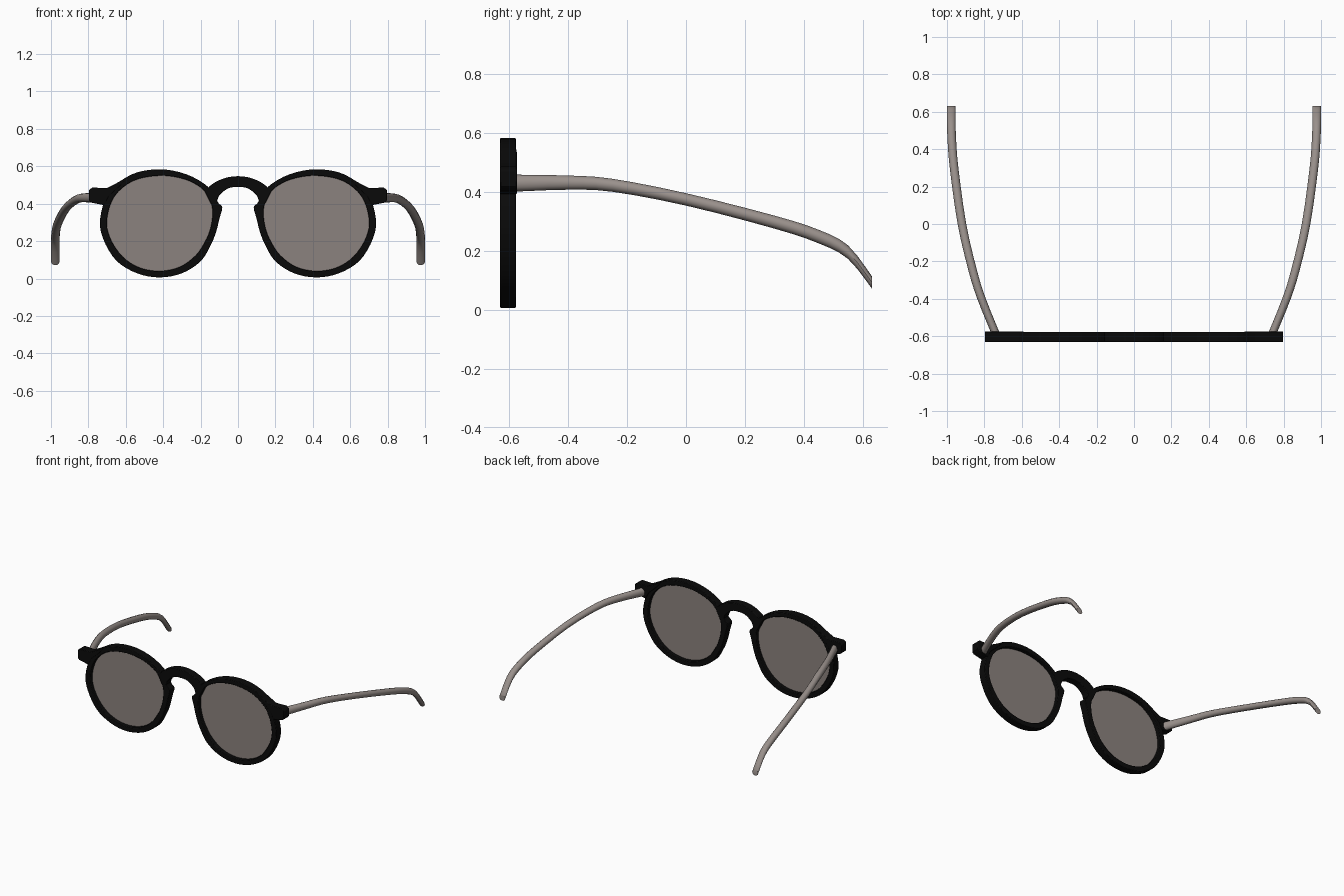
import bpy, bmesh, math
from mathutils import Vector

if "Cube" in bpy.data.objects:
    bpy.data.objects.remove(bpy.data.objects["Cube"])


def material(name, rgba):
    m = bpy.data.materials.new(name)
    m.diffuse_color = rgba
    m.use_nodes = True
    m.node_tree.nodes["Principled BSDF"].inputs["Base Color"].default_value = m.diffuse_color
    return m


BLACK = material("black acetate", (0.003, 0.003, 0.003, 1))
TAUPE = material("taupe temple", (0.32, 0.28, 0.26, 1))
TINT = material("tinted lens", (0.26, 0.225, 0.21, 0.8))


def spline(pts, closed=False, steps=4):
    """Catmull-Rom curve through a few points."""
    pts = [Vector(p) for p in pts]
    n = len(pts)
    out = []
    for i in range(n if closed else n - 1):
        if closed:
            a, b, c, d = (pts[(i + k) % n] for k in (-1, 0, 1, 2))
        else:
            a, b, c, d = (pts[min(max(i + k, 0), n - 1)] for k in (-1, 0, 1, 2))
        for s in range(steps):
            t = s / steps
            out.append(b + 0.5 * t * (c - a + t * (2 * a - 5 * b + 4 * c - d
                                                   + t * (3 * (b - c) + d - a))))
    if not closed:
        out.append(pts[-1])
    return out


def finish(bm, name, mat, mirror=True, bevel=0):
    bmesh.ops.recalc_face_normals(bm, faces=bm.faces)
    me = bpy.data.meshes.new(name)
    bm.to_mesh(me)
    bm.free()
    ob = bpy.data.objects.new(name, me)
    bpy.context.collection.objects.link(ob)
    me.materials.append(mat)
    if bevel:
        b = ob.modifiers.new("soft edges", 'BEVEL')
        b.width, b.segments = bevel, 2
        b.limit_method, b.angle_limit = 'ANGLE', math.radians(50)
    if mirror:
        ob.modifiers.new("other side", 'MIRROR').use_clip = False
    bpy.ops.object.select_all(action='DESELECT')
    bpy.context.view_layer.objects.active = ob
    ob.select_set(True)
    bpy.ops.object.shade_smooth_by_angle(angle=math.radians(40))
    return ob


def thicken(bm, depth):
    r = bmesh.ops.extrude_face_region(bm, geom=list(bm.faces))
    moved = [g for g in r["geom"] if isinstance(g, bmesh.types.BMVert)]
    bmesh.ops.translate(bm, verts=moved, vec=(0, depth, 0))


def strip(name, edge_a, edge_b, y0, y1, closed, mirror):
    """Plate between two outlines in the x-z plane."""
    bm = bmesh.new()
    va = [bm.verts.new((p[0], y0, p[1])) for p in edge_a]
    vb = [bm.verts.new((p[0], y0, p[1])) for p in edge_b]
    n = len(va)
    for i in range(n if closed else n - 1):
        j = (i + 1) % n
        bm.faces.new((va[i], va[j], vb[j], vb[i]))
    thicken(bm, y1 - y0)
    return finish(bm, name, BLACK, mirror, 0.004)


FRONT, BACK = -0.631, -0.578

# Rims with the nose pad swelling on the inner side
inner = spline([(.42, .55), (.56, .522), (.66, .44), (.70, .32), (.685, .22),
                (.62, .12), (.53, .06), (.42, .04), (.31, .063), (.225, .125),
                (.175, .20), (.15, .26), (.138, .32), (.137, .37), (.15, .415),
                (.195, .483), (.29, .532)], True)
outer = spline([(.42, .584), (.57, .556), (.69, .46), (.737, .32), (.72, .21),
                (.65, .095), (.54, .028), (.42, .006), (.30, .028), (.20, .092),
                (.145, .18), (.117, .25), (.098, .325), (.084, .38), (.108, .408),
                (.16, .49), (.275, .557)], True)
strip("rim", outer, inner, FRONT, BACK, True, True)

# Keyhole bridge
top = [(-.175, .46), (-.15, .495), (-.108, .522), (-.055, .541), (0, .547)]
low = [(-.145, .40), (-.117, .405), (-.098, .447), (-.05, .483), (0, .489)]
top += [(-x, z) for x, z in reversed(top[:-1])]
low += [(-x, z) for x, z in reversed(low[:-1])]
strip("bridge", spline(top), spline(low), FRONT, BACK, False, False)

# End pieces at the hinges
bm = bmesh.new()
bm.faces.new([bm.verts.new((x, FRONT - .001, z)) for x, z in (
    (.585, .548), (.64, .515), (.70, .484), (.78, .486), (.797, .473),
    (.797, .418), (.785, .406), (.715, .392), (.69, .44), (.63, .495))])
thicken(bm, BACK - FRONT + .005)
finish(bm, "end_piece", BLACK, True, 0.004)

# Lenses: thin flat panes
bm = bmesh.new()
bm.faces.new([bm.verts.new((p[0], -.605, p[1])) for p in inner])
finish(bm, "lens", TINT)

# Temples: elliptical sections (x, y, z, half height) lofted towards the ear
sections = spline([(.738, -.59, .430, .029), (.815, -.40, .432, .024),
                   (.862, -.25, .423, .022), (.92, 0, .375, .021),
                   (.962, .30, .298, .022), (.974, .45, .249, .023),
                   (.977, .55, .196, .023), (.977, .632, .092, .021)], steps=3)
bm = bmesh.new()
N = 12
rings = []
for x, y, z, h in sections:
    rings.append([bm.verts.new((x + .023 * math.cos(k * math.tau / N), y,
                                z + h * math.sin(k * math.tau / N)))
                  for k in range(N)])
for a, b in zip(rings, rings[1:]):
    for k in range(N):
        j = (k + 1) % N
        bm.faces.new((a[k], a[j], b[j], b[k]))
bm.faces.new(rings[0])
bm.faces.new(rings[-1])
finish(bm, "temple", TAUPE)
